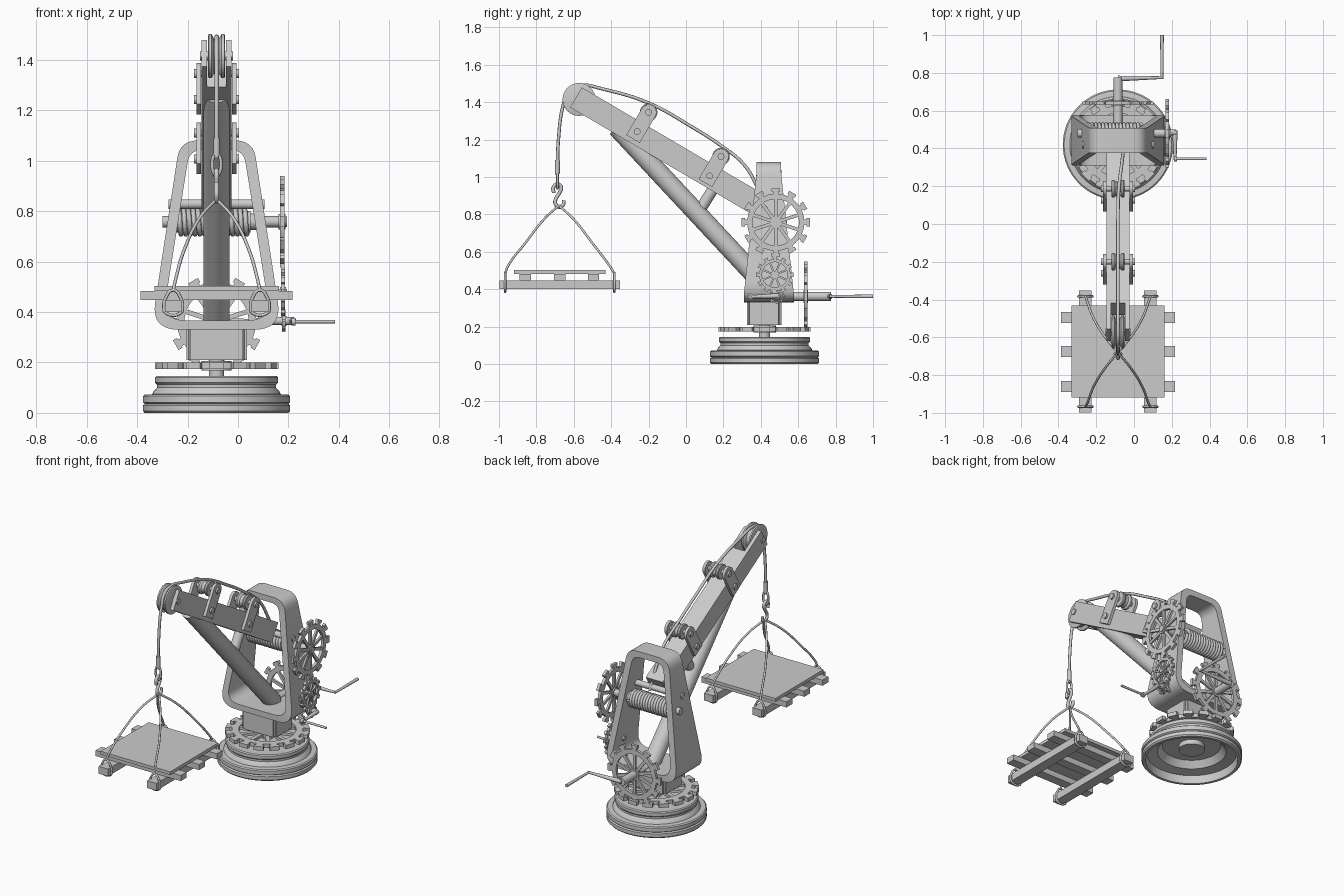
import bpy, bmesh, math
from mathutils import Matrix, Vector

if "Cube" in bpy.data.objects:
    bpy.data.objects.remove(bpy.data.objects["Cube"])

CX = -0.085           # centre plane of the crane


def finish(name, bm, smooth=True):
    bmesh.ops.recalc_face_normals(bm, faces=bm.faces)
    me = bpy.data.meshes.new(name)
    bm.to_mesh(me)
    bm.free()
    ob = bpy.data.objects.new(name, me)
    bpy.context.collection.objects.link(ob)
    if smooth:
        bpy.ops.object.select_all(action='DESELECT')
        ob.select_set(True)
        bpy.context.view_layer.objects.active = ob
        bpy.ops.object.shade_smooth_by_angle(angle=math.radians(35))
    return ob


def add_box(bm, c, s, m=Matrix()):
    bmesh.ops.create_cube(bm, size=1, matrix=m @ Matrix.Translation(c) @ Matrix.Diagonal((*s, 1)))


def box(name, c, s, m=Matrix()):
    bm = bmesh.new()
    add_box(bm, c, s, m)
    return finish(name, bm, False)


def axis_matrix(p, d):
    return Matrix.Translation(p) @ Vector(d).to_track_quat('Z', 'Y').to_matrix().to_4x4()


def lathe(name, prof, origin=(0, 0, 0), axis=(0, 0, 1), n=48, closed=False):
    bm, m = bmesh.new(), axis_matrix(origin, axis)
    rings = [[bm.verts.new(m @ Vector((r * math.cos(k * math.tau / n), r * math.sin(k * math.tau / n), z)))
              for k in range(n)] for r, z in prof]
    for a, b in zip(rings, rings[1:] + rings[:1] if closed else rings[1:]):
        for k in range(n):
            bm.faces.new((a[k], a[(k + 1) % n], b[(k + 1) % n], b[k]))
    if not closed:
        bm.faces.new(rings[0])
        bm.faces.new(rings[-1])
    return finish(name, bm)


def rod(name, a, b, r, r2=None, n=24):
    v = Vector(b) - Vector(a)
    return lathe(name, [(r, 0), (r if r2 is None else r2, v.length)], a, v, n)


def tube(name, pts, r, cyclic=False, res=6):
    cu = bpy.data.curves.new(name, 'CURVE')
    cu.dimensions, cu.bevel_depth, cu.bevel_resolution = '3D', r, 2
    cu.resolution_u, cu.use_fill_caps = res, True
    sp = cu.splines.new('BEZIER')
    sp.bezier_points.add(len(pts) - 1)
    for bp, p in zip(sp.bezier_points, pts):
        bp.co = p
        bp.handle_left_type = bp.handle_right_type = 'AUTO'
    sp.use_cyclic_u = cyclic
    ob = bpy.data.objects.new(name, cu)
    bpy.context.collection.objects.link(ob)
    bpy.ops.object.select_all(action='DESELECT')
    ob.select_set(True)
    bpy.context.view_layer.objects.active = ob
    bpy.ops.object.convert(target='MESH')
    return bpy.context.object


def gear(name, c, axis, r, t, teeth, spokes, hub):
    bm, m = bmesh.new(), axis_matrix(c, axis)
    n, ri, ro = 48, r * .68, r * .84
    rings = [[bm.verts.new(m @ Vector((q * math.cos(k * math.tau / n), q * math.sin(k * math.tau / n), z)))
              for k in range(n)] for q, z in ((ri, -t/2), (ro, -t/2), (ro, t/2), (ri, t/2))]
    for i in range(4):
        a, b = rings[i], rings[(i + 1) % 4]
        for k in range(n):
            bm.faces.new((a[k], a[(k + 1) % n], b[(k + 1) % n], b[k]))
    for k in range(teeth):
        rot = m @ Matrix.Rotation(k * math.tau / teeth, 4, 'Z')
        add_box(bm, (r * .88, 0, 0), (r * .12, r * .16, t), rot)
        add_box(bm, (r * .95, 0, 0), (r * .10, r * .24, t), rot)
    for k in range(spokes):
        rot = m @ Matrix.Rotation((k + .5) * math.tau / spokes, 4, 'Z')
        add_box(bm, (r * .42, 0, 0), (r * .62, r * .1, t * .7), rot)
    bmesh.ops.create_cone(bm, cap_ends=True, segments=24, radius1=hub, radius2=hub, depth=t * 1.5, matrix=m)
    return finish(name, bm)


def pulley(name, c, r, w):
    g = r * .8
    lathe(name, [(r * .9, -w), (r, -w * .9), (r, -w * .6), (g, -w * .3), (g, w * .3),
                 (r, w * .6), (r, w * .9), (r * .9, w)], c, (1, 0, 0), 32)


# Turntable base, open underneath
lathe('base', [(.285, 0), (.292, .008), (.292, .03), (.284, .036), (.292, .042), (.292, .066), (.285, .072),
               (.255, .074), (.25, .085), (.236, .1), (.236, .112), (.244, .12), (.244, .14), (.238, .146),
               (.06, .146), (.06, .1), (.17, .1), (.2, .06), (.262, .05), (.268, 0)],
      (CX, .42, 0), n=64, closed=True)
rod('base_hub', (CX, .42, .07), (CX, .42, .146), .075)
rod('turntable_shaft', (CX, .42, .1), (CX, .42, .23), .03)
gear('turntable_gear', (CX, .42, .187), (0, 0, 1), .245, .025, 16, 10, .06)

# Pedestal and tapering ring frame
bm = bmesh.new()
add_box(bm, (CX, .418, .285), (.24, .185, .15))
bmesh.ops.bevel(bm, geom=[e for e in bm.edges if abs(e.verts[0].co.z - e.verts[1].co.z) > .1],
                offset=.015, segments=3, affect='EDGES')
finish('pedestal', bm)


def rounded(wb, zb, wt, zt, db, dt):
    quad = [Vector((-wb, zb)), Vector((wb, zb)), Vector((wt, zt)), Vector((-wt, zt))]
    out = []
    for i, p in enumerate(quad):
        d = db if i < 2 else dt
        a = p + (quad[i - 1] - p).normalized() * d
        b = p + (quad[(i + 1) % 4] - p).normalized() * d
        out += [a * (1 - t) ** 2 + p * 2 * t * (1 - t) + b * t * t for t in (j / 8 for j in range(9))]
    return out


bm = bmesh.new()
outer, inner = rounded(.26, .33, .145, 1.08, .11, .07), rounded(.215, .367, .107, 1.042, .09, .05)
loops = []
for prof, s in ((outer, -1), (outer, 1), (inner, 1), (inner, -1)):
    loops.append([bm.verts.new((CX + p.x, .443 + s * (.134 - .068 * min(1, max(0, (p.y - .37) / .65))), p.y))
                  for p in prof])
for i in range(4):
    a, b = loops[i], loops[(i + 1) % 4]
    for k in range(len(a)):
        j = (k + 1) % len(a)
        bm.faces.new((a[k], a[j], b[j], b[k]))
finish('ring_frame', bm)

# Boom: local y runs to the tip, local z is up from its top face
d = Vector((0, -.862, .507)).normalized()
up = Vector((0, -d.z, d.y)) * -1
M = Matrix((Vector((-1, 0, 0)), d, up)).transposed().to_4x4()
M.translation = (CX, -.588, 1.426)
box('boom', (0, -.66, 0), (.12, 1.0, .124), M)
for s in (-1, 1):
    box('boom_tip_fork', (s * .0485, -.09, 0), (.023, .18, .124), M)
rod('boom_pivot', (CX - .19, .42, .828), (CX + .19, .42, .828), .019)
rod('boom_strut', (CX, .475, .36), (CX, -.37, 1.266), .052, n=32)
rod('strut_link', (CX, .16, .96), (CX, .06, .80), .03)

# Tip sheave and the two guide rollers with brackets
pulley('tip_sheave', (CX, -.572, 1.415), .088, .034)
rod('tip_axle', (CX - .066, -.572, 1.415), (CX + .066, -.572, 1.415), .018)
for y, z in ((-.2, 1.346), (.187, 1.11)):
    c = Vector((CX, y, z))
    low = c - up * .12
    pulley('guide_roller', c, .047, .034)
    for s in (-1, 1):
        o = Vector((s * .07, 0, 0))
        bm = bmesh.new()
        B = M.copy()
        B.translation = c + o
        ring = [(-.042, -.165), (.042, -.165)] + [(.042 * math.cos(a * math.pi / 10), .042 * math.sin(a * math.pi / 10))
                                                for a in range(11)]
        f = bm.faces.new([bm.verts.new(B @ Vector((-.009, p, q))) for p, q in ring])
        ext = bmesh.ops.extrude_face_region(bm, geom=[f])
        bmesh.ops.translate(bm, verts=[v for v in ext['geom'] if isinstance(v, bmesh.types.BMVert)],
                            vec=(-.018 if (B @ Vector((-.009, 0, 0))).x > B.translation.x else .018, 0, 0))
        finish('roller_bracket', bm)
        for p in (c, low):
            rod('bracket_bolt', p + o, p + o * 1.28, .018, n=12)
    rod('roller_axle', c - Vector((.07, 0, 0)), c + Vector((.07, 0, 0)), .014)

# Winding drum with rope coils
DY, DZ = .48, .758
rod('drum', (-.25, DY, DZ), (.05, DY, DZ), .043, n=32)
rod('drum_shaft', (-.30, DY, DZ), (.165, DY, DZ), .022)
rod('drum_collar', (.05, DY, DZ), (.10, DY, DZ), .032)
tube('rope_coils', [(-.24 + .28 * i / 120, DY + .05 * math.cos(i * math.tau / 8), DZ + .05 * math.sin(i * math.tau / 8))
                    for i in range(121)], .0095, res=2)

# Side gears and side crank
gear('drum_gear', (.175, DY, DZ), (1, 0, 0), .182, .018, 12, 10, .03)
rod('drum_gear_cap', (.17, DY, DZ), (.195, DY, DZ), .02)
gear('idler_gear', (.178, .475, .477), (1, 0, 0), .1, .016, 12, 8, .022)
rod('idler_shaft', (.10, .475, .477), (.195, .475, .477), .014)
gear('pinion', (.182, .485, .365), (1, 0, 0), .045, .014, 8, 4, .02)
rod('side_shaft', (.08, .485, .365), (.222, .485, .365), .016)
rod('side_crank_arm', (.217, .495, .365), (.217, .34, .36), .014, .008, 12)
rod('side_crank_collar', (.212, .345, .362), (.228, .345, .362), .015)
rod('side_crank_handle', (.21, .345, .362), (.385, .345, .362), .007, n=12)

# Rear gear, shaft and crank
gear('slewing_gear', (CX, .64, .362), (0, 1, 0), .187, .017, 12, 10, .035)
rod('slewing_shaft', (CX, .5, .362), (CX, .775, .362), .024)
rod('rear_crank_arm', (CX, .77, .362), (.15, .775, .362), .015, .007, 12)
rod('rear_crank_handle', (.148, .768, .362), (.148, 1.0, .362), .007, .01, 12)

# Hoisting rope and hook
rope = [(-.688, 1.01), (-.682, 1.2), (-.655, 1.39), (-.62, 1.472), (-.56, 1.492), (-.45, 1.472), (-.2, 1.396),
        (.02, 1.275), (.187, 1.168), (.31, 1.067), (.38, .95), (.44, .81)]
tube('hoist_rope', [(CX + max(0, y - .15) * .12, y, z) for y, z in rope], .009)
rod('rope_ferrule', (CX, -.687, 1.09), (CX, -.688, 1.02), .013, n=12)
tube('rope_eye', [(CX + .017 * math.sin(a), -.687, .985 + .045 * math.cos(a))
                  for a in (i * math.tau / 8 for i in range(8))], .007, True)
tube('hook', [(CX, -.687 + y, z) for y, z in ((-.02, .915), (-.022, .945), (0, .962), (.02, .945), (.01, .915),
                                              (-.008, .885), (-.012, .86), (.008, .84), (.03, .852), (.034, .875))], .010)

# Pallet: two bearers, three slats, deck
BX, PY = (-.257, .087), -.675
for x in BX:
    box('pallet_bearer', (x, PY, .424), (.066, .646, .047))
for y in (-.86, -.675, -.495):
    box('pallet_slat', (CX, y, .465), (.604, .06, .036))
box('pallet_deck', (CX, PY, .493), (.494, .488, .02))

# Four sling ropes with loops round the bearer ends
for x in BX:
    for s in (-1, 1):
        y = PY + s * .292
        dx, dy = x - CX, s * .292
        tube('sling_rope', [(CX, -.68, .848), (CX + dx * .38, -.68 + dy * .27, .775), (CX + dx * .75, -.68 + dy * .62, .645),
                            (CX + dx * .95, -.68 + dy * .93, .525), (x, y, .485)], .0065)
        tube('sling_loop', [(x + a, y, z) for a, z in ((0, .487), (.03, .455), (.037, .42), (.03, .397),
                                                      (-.03, .397), (-.037, .42), (-.03, .455))], .0065, True)
